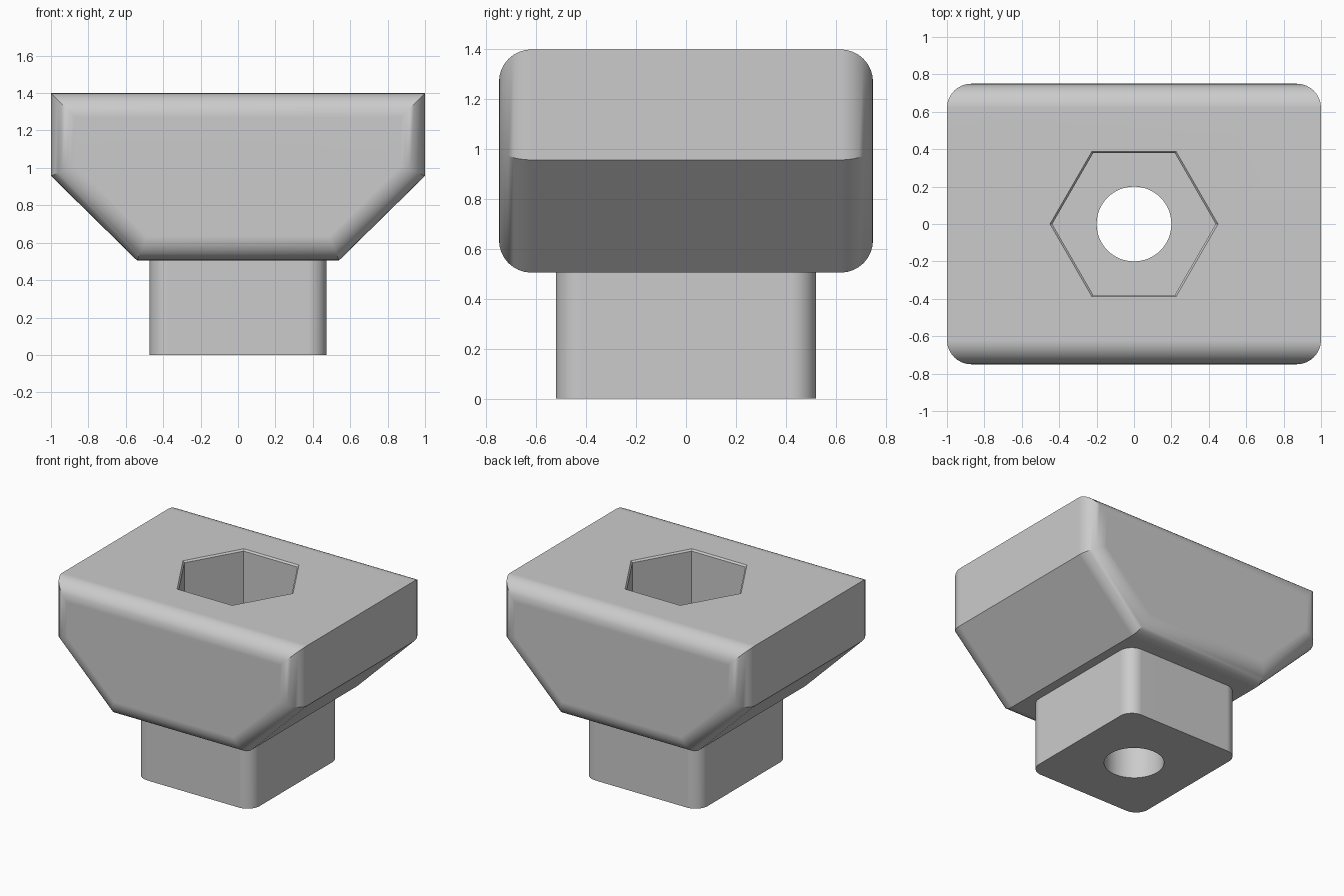
import bpy, bmesh, math
from mathutils import Vector

cube = bpy.data.objects.get("Cube")
if cube:
    bpy.data.objects.remove(cube, do_unlink=True)

grey = bpy.data.materials.new("plain grey")
grey.use_nodes = True
grey.diffuse_color = (0.6, 0.6, 0.6, 1)
grey.node_tree.nodes["Principled BSDF"].inputs["Base Color"].default_value = grey.diffuse_color


def loft(name, rings):
    """Closed solid through a list of point rings."""
    bm = bmesh.new()
    loops = [[bm.verts.new(p) for p in ring] for ring in rings]
    n = len(loops[0])
    for a, b in zip(loops, loops[1:]):
        for i in range(n):
            j = (i + 1) % n
            bm.faces.new((a[i], a[j], b[j], b[i]))
    bm.faces.new(loops[0])
    bm.faces.new(loops[-1])
    bmesh.ops.recalc_face_normals(bm, faces=bm.faces)
    mesh = bpy.data.meshes.new(name)
    bm.to_mesh(mesh)
    bm.free()
    mesh.materials.append(grey)
    obj = bpy.data.objects.new(name, mesh)
    bpy.context.collection.objects.link(obj)
    return obj


def inset(points, d):
    """Move a counter-clockwise convex outline inward by d with mitred corners."""
    out = []
    for i, p in enumerate(points):
        a = (p - points[i - 1]).normalized()
        b = (points[(i + 1) % len(points)] - p).normalized()
        na, nb = Vector((-a.y, a.x)), Vector((-b.y, b.x))
        out.append(p + (na + nb) * d / (1 + na.dot(nb)))
    return out


def circle(radius, z, sides):
    return [(radius * math.cos(2 * math.pi * i / sides),
             radius * math.sin(2 * math.pi * i / sides), z) for i in range(sides)]


def combine(target, other, operation):
    mod = target.modifiers.new(operation, 'BOOLEAN')
    mod.object, mod.operation, mod.solver = other, operation, 'EXACT'
    bpy.context.view_layer.objects.active = target
    bpy.ops.object.modifier_apply(modifier=mod.name)
    bpy.data.objects.remove(other, do_unlink=True)


# Wedge-shaped body, with rounded front and back rims
half = [(0.54, 0.505), (1, 0.957), (1, 1.4)]
outline = [Vector(p) for p in half] + [Vector((-x, z)) for x, z in reversed(half)]
radius, steps = 0.13, 8
rim = []
for k in range(steps + 1):
    t = math.pi / 2 * k / steps
    rim.append((-0.75 + radius * (1 - math.sin(t)), radius * (1 - math.cos(t))))
stations = rim[::-1] + [(-y, d) for y, d in rim]
body = loft("nut_body", [[(p.x, y, p.y) for p in inset(outline, d)] for y, d in stations])

# Rectangular stem with rounded upright corners
corner = 0.1
plan = []
for q, (sx, sy) in enumerate([(1, 1), (-1, 1), (-1, -1), (1, -1)]):
    for k in range(steps + 1):
        t = math.pi / 2 * (q + k / steps)
        plan.append((sx * (0.473 - corner) + corner * math.cos(t),
                     sy * (0.522 - corner) + corner * math.sin(t)))
stem = loft("stem", [[(x, y, z) for x, y in plan] for z in (0, 0.7)])
combine(body, stem, 'UNION')

# Hexagonal pocket with a slight lip, then the bolt hole
pocket = loft("pocket_cutter", [circle(r, z, 6) for r, z in
                                ((0.437, 1.0), (0.437, 1.388), (0.449, 1.4), (0.449, 1.5))])
combine(body, pocket, 'DIFFERENCE')
hole = loft("hole_cutter", [circle(0.2, z, 48) for z in (-0.1, 1.2)])
combine(body, hole, 'DIFFERENCE')

# Smooth fillets, crisp edges
bpy.ops.object.select_all(action='DESELECT')
body.select_set(True)
bpy.context.view_layer.objects.active = body
bpy.ops.object.shade_smooth_by_angle(angle=math.radians(30))
weighted = body.modifiers.new("even_flats", 'WEIGHTED_NORMAL')
weighted.keep_sharp = True
